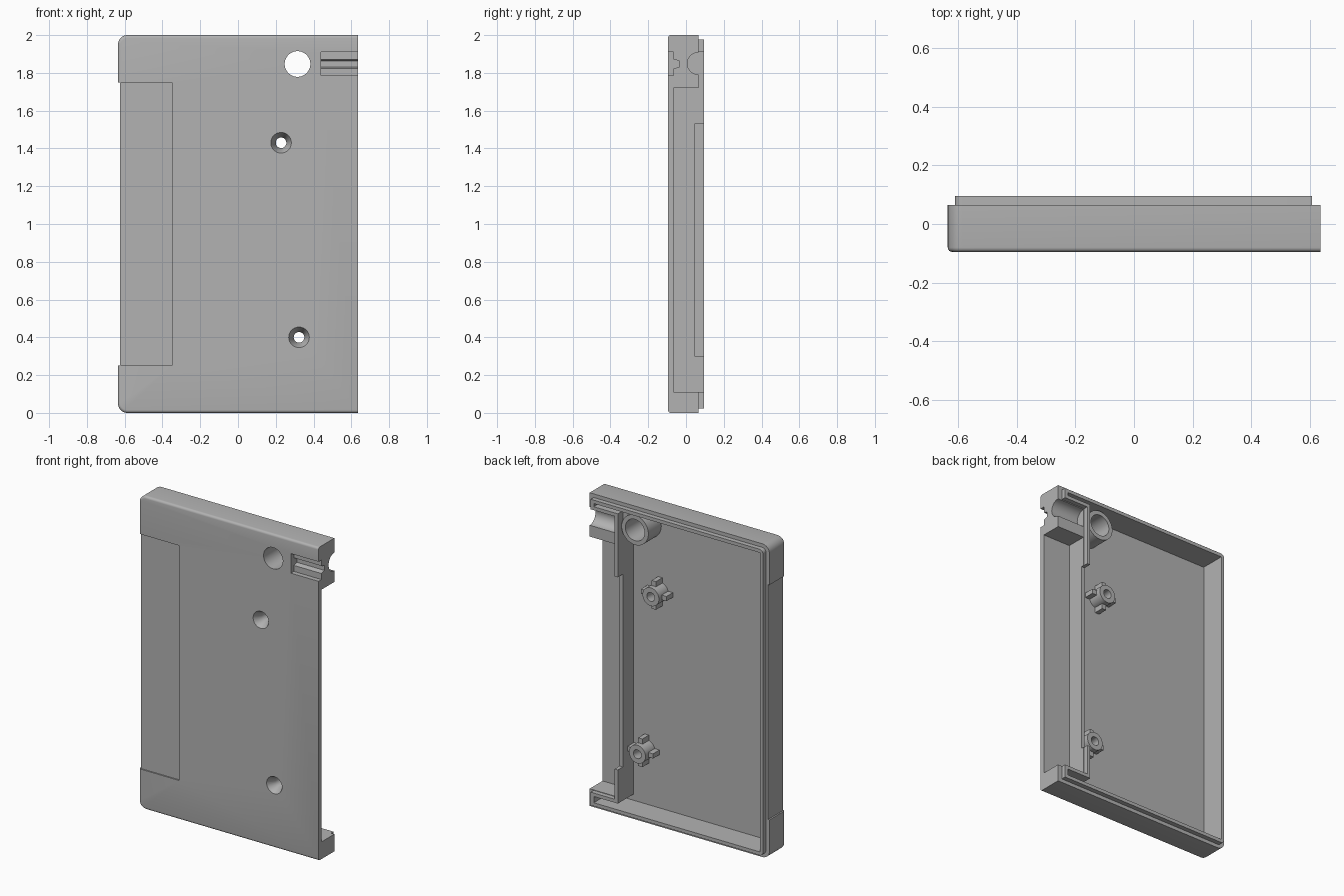
import bpy, bmesh, math
from mathutils import Vector

cube = bpy.data.objects.get("Cube")
if cube:
    bpy.data.objects.remove(cube, do_unlink=True)

grey = bpy.data.materials.new("plain grey")
grey.use_nodes = True
colour = (0.45, 0.45, 0.45, 1)
grey.diffuse_color = colour
grey.node_tree.nodes["Principled BSDF"].inputs["Base Color"].default_value = colour

FRONT, FLOOR, RIM, LIP = -0.095, -0.065, 0.065, 0.095
X, H = 0.635, 2.0


def prism(name, pts, y0, y1, round_left=0, round_front=0):
    """Extrude an x-z outline from y0 back to y1, optionally rounding edges."""
    bm = bmesh.new()
    face = bm.faces.new([bm.verts.new((x, y0, z)) for x, z in pts])
    ext = bmesh.ops.extrude_face_region(bm, geom=[face])
    moved = [v for v in ext["geom"] if isinstance(v, bmesh.types.BMVert)]
    bmesh.ops.translate(bm, verts=moved, vec=(0, y1 - y0, 0))
    bmesh.ops.recalc_face_normals(bm, faces=bm.faces)
    left = min(p[0] for p in pts)
    right = max(p[0] for p in pts)
    if round_left:
        edges = [e for e in bm.edges if all(abs(v.co.x - left) < 1e-4 for v in e.verts)
                 and abs(e.verts[0].co.y - e.verts[1].co.y) > 1e-4]
        bmesh.ops.bevel(bm, geom=edges, offset=round_left, segments=8,
                        profile=0.5, affect="EDGES")
    if round_front:
        edges = [e for e in bm.edges if all(abs(v.co.y - y0) < 1e-4 for v in e.verts)
                 and not all(abs(v.co.x - right) < 1e-4 for v in e.verts)]
        bmesh.ops.bevel(bm, geom=edges, offset=round_front, segments=4,
                        profile=0.5, affect="EDGES")
    mesh = bpy.data.meshes.new(name)
    bm.to_mesh(mesh)
    bm.free()
    ob = bpy.data.objects.new(name, mesh)
    bpy.context.collection.objects.link(ob)
    mesh.materials.append(grey)
    return ob


def box(name, x0, x1, y0, y1, z0, z1):
    return prism(name, [(x0, z0), (x1, z0), (x1, z1), (x0, z1)], y0, y1)


def cone(name, centre, depth, r_start, r_end, rotation):
    bpy.ops.mesh.primitive_cone_add(vertices=48, radius1=r_start, radius2=r_end,
                                    depth=depth, location=centre, rotation=rotation)
    ob = bpy.context.object
    ob.name = name
    ob.data.materials.append(grey)
    return ob


def post(name, x, z, y0, y1, r_front, r_back=None):
    """Round part along y."""
    return cone(name, (x, (y0 + y1) / 2, z), y1 - y0,
                r_front if r_back is None else r_back, r_front, (math.pi / 2, 0, 0))


def combine(target, tool, operation):
    mod = target.modifiers.new(operation, "BOOLEAN")
    mod.operation, mod.solver, mod.object = operation, "EXACT", tool
    bpy.context.view_layer.objects.active = target
    bpy.ops.object.modifier_apply(modifier=mod.name)
    bpy.data.objects.remove(tool, do_unlink=True)


def outset(pts, d):
    """Grow a right-angled counter-clockwise outline."""
    out = []
    for i, p in enumerate(pts):
        a, b, c = Vector(pts[i - 1]), Vector(p), Vector(pts[(i + 1) % len(pts)])
        e, f = (b - a).normalized(), (c - b).normalized()
        out.append((b.x + d * (e.y + f.y), b.y - d * (e.x + f.x)))
    return out


# Outer shell with rounded left corners and softened front edge
shell = prism("case_half", [(-X, 0), (X, 0), (X, H), (-X, H)], FRONT, RIM, 0.05, 0.015)

# Raised mating lip around the cavity
cavity = [(-0.588, 0.045), (0.585, 0.045), (0.585, 0.085), (0.415, 0.085),
          (0.415, 1.935), (0.585, 1.935), (0.585, 1.955), (-0.588, 1.955)]
combine(shell, prism("lip", outset(cavity, 0.022), 0.0, LIP, 0.025), "UNION")

# Inner cavity, open side pocket and lowered divider wall
combine(shell, prism("cavity", cavity, FLOOR, 0.2), "DIFFERENCE")
combine(shell, box("pocket", 0.44, 0.8, FLOOR, 0.2, 0.11, 1.72), "DIFFERENCE")
combine(shell, box("wall_notch", 0.4, 0.46, 0.045, 0.2, 0.3, 1.53), "DIFFERENCE")

# Shallow grip recess on the left side and front
combine(shell, box("side_recess", -0.8, -X + 0.01, -0.2, 0.2, 0.25, 1.75), "DIFFERENCE")
combine(shell, box("front_recess", -0.8, -0.35, -0.2, FRONT + 0.008, 0.25, 1.75), "DIFFERENCE")

# Round channel on the back of the corner block
combine(shell, cone("channel", (0.64, RIM, 1.85), 0.4, 0.058, 0.058,
                    (0, math.pi / 2, 0)), "DIFFERENCE")

# Faceted groove on the front of the corner block
groove = box("groove", 0.44, 0.8, -0.2, FLOOR, 1.785, 1.91)
for v in groove.data.vertices:
    if v.co.y > -0.1:
        v.co.y = -0.035
        v.co.z = 1.8475 + (v.co.z - 1.8475) * 0.25
combine(groove, box("groove_mouth", 0.44, 0.8, -0.2, FLOOR, 1.785, 1.91), "UNION")
combine(shell, groove, "DIFFERENCE")

# Large corner tube with a web to the block
HX, HZ = 0.315, 1.847
combine(shell, post("tube", HX, HZ, -0.08, RIM, 0.095), "UNION")
combine(shell, box("web", HX, 0.425, -0.08, 0.045, 1.79, 1.93), "UNION")
combine(shell, post("tube_hole", HX, HZ, -0.3, 0.3, 0.068), "DIFFERENCE")

# Screw posts with four fins and countersunk holes
for x, z in ((0.228, 1.43), (0.323, 0.4)):
    combine(shell, box("fin", x - 0.09, x + 0.09, -0.08, 0.0, z - 0.015, z + 0.015), "UNION")
    combine(shell, box("fin", x - 0.015, x + 0.015, -0.08, 0.0, z - 0.09, z + 0.09), "UNION")
    combine(shell, post("screw_post", x, z, -0.08, 0.03, 0.058), "UNION")
    combine(shell, post("screw_hole", x, z, -0.3, 0.3, 0.028), "DIFFERENCE")
    combine(shell, post("countersink", x, z, FRONT - 0.001, -0.045, 0.055, 0.028), "DIFFERENCE")

bpy.ops.object.select_all(action="DESELECT")
shell.select_set(True)
bpy.context.view_layer.objects.active = shell
bpy.ops.object.shade_smooth_by_angle(angle=math.radians(30))
